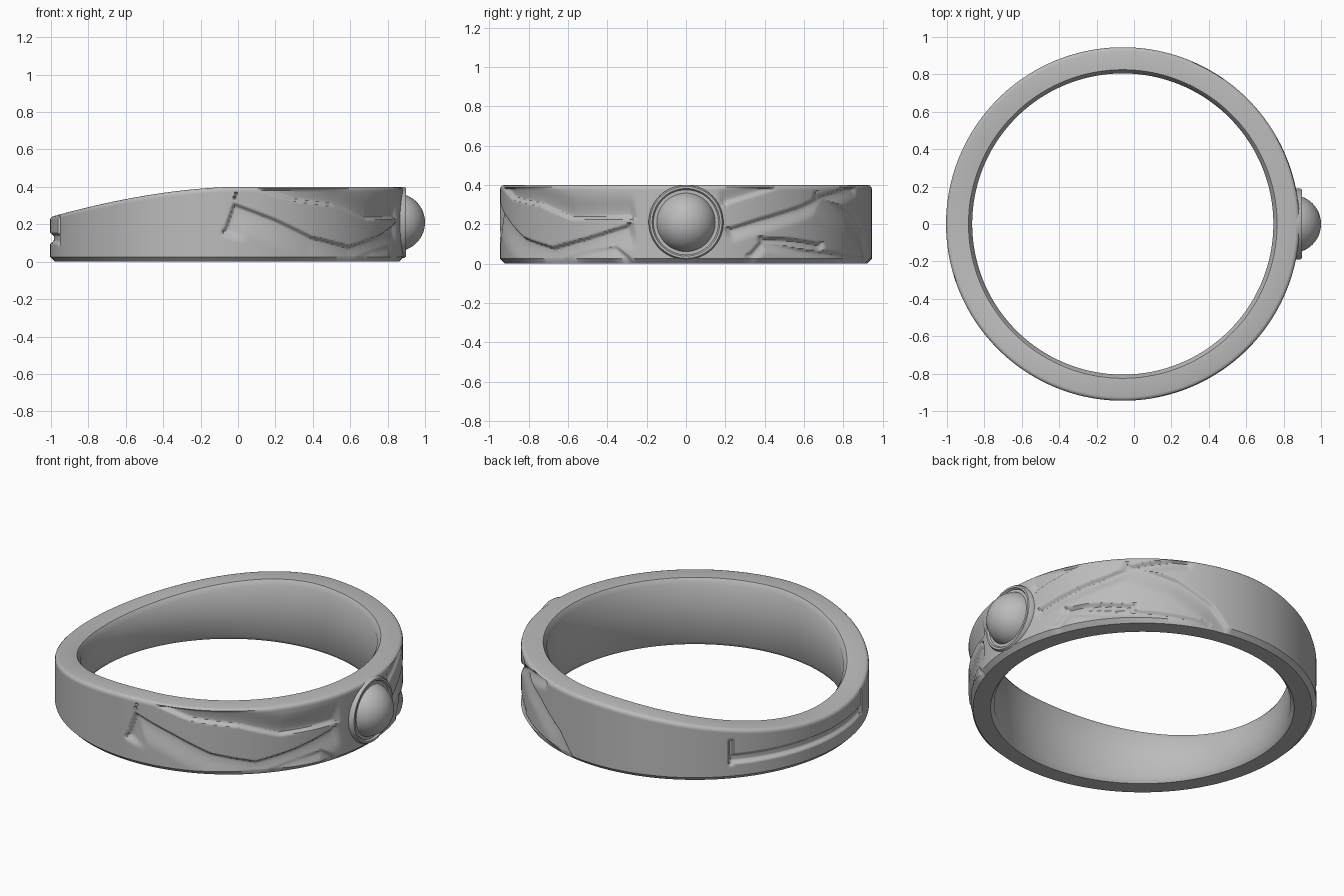
import bpy, bmesh, math
from mathutils import Matrix, Vector

if "Cube" in bpy.data.objects:
    bpy.data.objects.remove(bpy.data.objects["Cube"])

CX, R_OUT, R_IN = -0.06, 0.945, 0.805
STEPS, ROWS = 720, 48

metal = bpy.data.materials.new("grey metal")
metal.use_nodes = True
grey = (0.5, 0.5, 0.5, 1)
metal.diffuse_color = grey
metal.node_tree.nodes["Principled BSDF"].inputs["Base Color"].default_value = grey


def smooth(t):
    t = max(0.0, min(1.0, t))
    return t * t * (3 - 2 * t)


def finish(bm, name, angle=40):
    bmesh.ops.recalc_face_normals(bm, faces=bm.faces)
    mesh = bpy.data.meshes.new(name)
    bm.to_mesh(mesh)
    bm.free()
    obj = bpy.data.objects.new(name, mesh)
    bpy.context.collection.objects.link(obj)
    mesh.materials.append(metal)
    bpy.ops.object.select_all(action="DESELECT")
    obj.select_set(True)
    bpy.context.view_layer.objects.active = obj
    bpy.ops.object.shade_smooth_by_angle(angle=math.radians(angle))
    return obj


# Carved lines as (degrees around band, height); the hollow lies right of travel
CARVINGS = [
    # front wing: upper edge, lower edge, small feathers
    ([(-18, .225), (-38, .22), (-52, .29), (-68, .32), (-78, .37), (-90, .41)], .020, .12),
    ([(-91, .18), (-88, .32), (-74, .235), (-61, .14), (-46, .09), (-32, .14), (-19, .20)], .022, .13),
    ([(-49, .01), (-33, .08), (-22, .10), (-17, .03)], .015, .06),
    # back wing: crest, long feather, diagonal and lower feathers
    ([(32, .39), (13, .30)], .015, .08),
    ([(14, .19), (22, .23), (38, .30), (48, .36), (64, .41)], .020, .07),
    ([(46, .36), (62, .27), (74, .15), (80, .03)], .018, .12),
    ([(25, .14), (34, .135), (46, .11)], .020, .05),
    ([(20, .06), (24, .13), (38, .085), (72, .04)], .015, .05),
]
LINES = [([Vector((math.radians(a) * R_OUT, z)) for a, z in pts], d, w)
         for pts, d, w in CARVINGS]


def carve(p, line, depth, width):
    """One-sided hollow: steep at the line, fading out over its width."""
    best = None
    last = len(line) - 2
    for i, (a, b) in enumerate(zip(line, line[1:])):
        d = b - a
        t = (p - a).dot(d) / d.length_squared
        over = 0.0
        if i == 0 and t < 0:
            over = -t * d.length
        if i == last and t > 1:
            over = (t - 1) * d.length
        dist = (p - a - d * max(0, min(1, t))).length
        if best is None or dist < best[0] - 1e-6:
            side = d.y * (p - a).x - d.x * (p - a).y
            best = (dist, side, over)
    dist, side, over = best
    if side <= 0:
        return 0.0
    return depth * smooth(dist / .02) * smooth(1 - (dist - .02) / width) * smooth(1 - over / .05)


def relief(deg, z):
    if deg > 180:
        # rear channel with an upright notch at each end
        along = smooth((deg - 496) / 1) * smooth((559 - deg) / 1)
        cut = .02 * along * smooth(1.5 - abs(z - .125) / .022)
        for end in (497, 558):
            across = smooth(1.6 - abs(deg - end) / .7)
            cut = max(cut, .013 * across * smooth((z - .08) / .02) * smooth((.25 - z) / .02))
        return cut
    p = Vector((math.radians(deg) * R_OUT, z))
    return max(carve(p, *line) for line in LINES)


def top_height(x):
    return .40 - .155 * max(0.0, -x) ** 1.75


# Band: cross-section swept round, with a sloping top and carved outer wall
bm = bmesh.new()
loops = []
for s in range(STEPS):
    deg = -100 + 360 * s / STEPS
    ang = math.radians(deg)
    h = top_height(CX + R_OUT * math.cos(ang))
    section = [(R_IN, h - .03), (R_IN + .02, h)]
    section += [(R_OUT - .02, h), (R_OUT - .010, h - .003), (R_OUT - .003, h - .010)]
    for k in range(ROWS + 1):
        z = h - .02 + (.025 - h + .02) * k / ROWS
        cut = 0.0
        if -100 <= deg <= 90:
            cut = relief(deg, z)
        elif deg > 130 and deg < 205:
            cut = relief(deg + 360, z)
        section.append((R_OUT - cut, z))
    section += [(R_OUT - .025, 0), (R_IN + .02, 0), (R_IN, .025)]
    loops.append([bm.verts.new((CX + r * math.cos(ang), r * math.sin(ang), z))
                  for r, z in section])
for s in range(STEPS):
    a, b = loops[s], loops[(s + 1) % STEPS]
    n = len(a)
    for k in range(n):
        bm.faces.new((a[k], b[k], b[(k + 1) % n], a[(k + 1) % n]))
finish(bm, "band")


# Round setting: profile of (radius, outward position) spun about the x axis
def spin(name, profile, segments=96):
    bm = bmesh.new()
    verts = [bm.verts.new((x, 0, .21 + r)) for r, x in profile]
    edges = [bm.edges.new(pair) for pair in zip(verts, verts[1:])]
    bmesh.ops.spin(bm, geom=verts + edges, cent=(0, 0, .21), axis=(1, 0, 0),
                   angle=math.tau, steps=segments)
    bmesh.ops.remove_doubles(bm, verts=bm.verts, dist=1e-5)
    return finish(bm, name)


spin("gem_setting", [(.19, .83), (.19, .888), (.183, .898), (.172, .898),
                     (.165, .888), (.14, .888)])

# Domed gem
bm = bmesh.new()
bmesh.ops.create_uvsphere(bm, u_segments=64, v_segments=32, radius=.155,
                          matrix=Matrix.Translation((.845, 0, .21))
                          @ Matrix.Rotation(math.pi / 2, 4, "Y"))
bmesh.ops.bisect_plane(bm, geom=bm.verts[:] + bm.edges[:] + bm.faces[:],
                       plane_co=(.85, 0, 0), plane_no=(1, 0, 0), clear_inner=True)
finish(bm, "gem")
